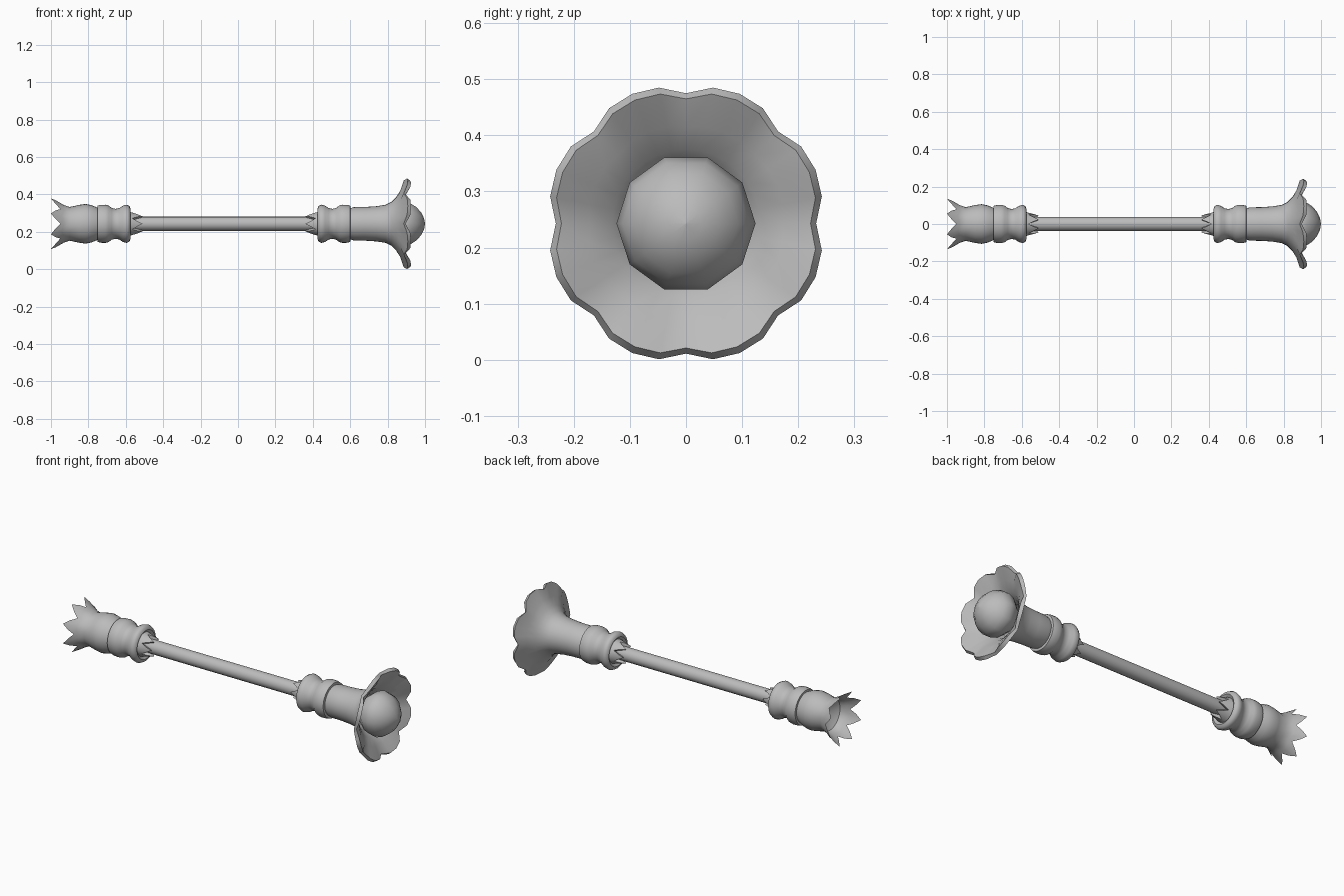
import bpy, math

cube = bpy.data.objects.get("Cube")
if cube:
    bpy.data.objects.remove(cube, do_unlink=True)

AXIS_Z = 0.243

grey = bpy.data.materials.new("plain_grey")
grey.use_nodes = True
grey.diffuse_color = (0.5, 0.5, 0.5, 1)
grey.node_tree.nodes["Principled BSDF"].inputs["Base Color"].default_value = (0.5, 0.5, 0.5, 1)


def lathe(name, profile, sides=32, lobes=0, shift=0.0, power=1.0, angle=50):
    """Spin (x, radius, lobe_dx, lobe_dr) rings around the long axis."""
    verts, faces = [], []
    for ring in profile:
        x, r, dx, dr = (*ring, 0, 0)[:4]
        for i in range(sides):
            a = math.tau * i / sides
            u = ((i * lobes / sides + shift) % 1) * 2 - 1
            lift = 1 - abs(u) ** power if lobes else 0
            rr = r + dr * lift
            verts.append((x + dx * lift, rr * math.cos(a), AXIS_Z + rr * math.sin(a)))
    for k in range(len(profile) - 1):
        for i in range(sides):
            j = (i + 1) % sides
            faces.append((k * sides + i, k * sides + j,
                          (k + 1) * sides + j, (k + 1) * sides + i))
    mesh = bpy.data.meshes.new(name)
    mesh.from_pydata(verts, [], faces)
    mesh.materials.append(grey)
    obj = bpy.data.objects.new(name, mesh)
    bpy.context.collection.objects.link(obj)
    bpy.ops.object.select_all(action="DESELECT")
    obj.select_set(True)
    bpy.context.view_layer.objects.active = obj
    bpy.ops.object.shade_smooth_by_angle(angle=math.radians(angle))
    return obj


# Straight handle
lathe("rod", [(-0.62, 0.038), (0.47, 0.038)], sides=16)

# Matching collars at both ends of the rod
for side, inner, name in ((-1, 0.51, "left_end"), (1, 0.36, "right_end")):
    def place(points):
        return [(side * (inner + p[0]), p[1], *[side * p[2], p[3]][:2]) if len(p) > 2
                else (side * (inner + p[0]), p[1]) for p in points]

    # Toothed sleeve hugging the rod
    lathe(name + "_sleeve", place([(0.1, 0.075), (0.075, 0.066),
                                   (0.055, 0.06, -0.055, -0.014),
                                   (0.058, 0.036, -0.055, 0.003)]),
          sides=24, lobes=6, shift=0.5)
    # Rounded lip, waist and raised band
    lathe(name + "_collar", place([(0.08, 0.06), (0.065, 0.08), (0.07, 0.095),
                                   (0.085, 0.102), (0.105, 0.097), (0.125, 0.084),
                                   (0.145, 0.08), (0.165, 0.085), (0.182, 0.098),
                                   (0.2, 0.102), (0.225, 0.101), (0.24, 0.097),
                                   (0.242, 0.08)]))

# Pommel with a pointed crown
lathe("crown_pommel", [(-0.74, 0.08), (-0.755, 0.088), (-0.785, 0.1),
                       (-0.815, 0.106), (-0.85, 0.101), (-0.9, 0.09),
                       (-0.93, 0.1, -0.012, 0.008), (-0.95, 0.111, -0.05, 0.035)],
      lobes=8)
lathe("crown_floor", [(-0.9, 0.09), (-0.87, 0.05), (-0.86, 0.0)])

# Flared blossom with a thin rim and a hollow inside
lathe("blossom", [(0.595, 0.082), (0.62, 0.089), (0.68, 0.09), (0.74, 0.094),
                  (0.79, 0.102), (0.82, 0.117), (0.845, 0.142),
                  (0.868, 0.178, 0.008, 0.004), (0.886, 0.232, 0.022, 0.018),
                  (0.896, 0.222, 0.03, 0.016), (0.878, 0.172, 0.008, 0.004),
                  (0.852, 0.132), (0.82, 0.104), (0.78, 0.085)],
      lobes=8, power=2.5)

# Rounded bud in the middle of the blossom
lathe("bud", [(1.0, 0.0), (0.995, 0.03), (0.98, 0.062), (0.955, 0.093),
              (0.925, 0.113), (0.89, 0.124), (0.85, 0.112), (0.81, 0.08)],
      sides=10, angle=60)
